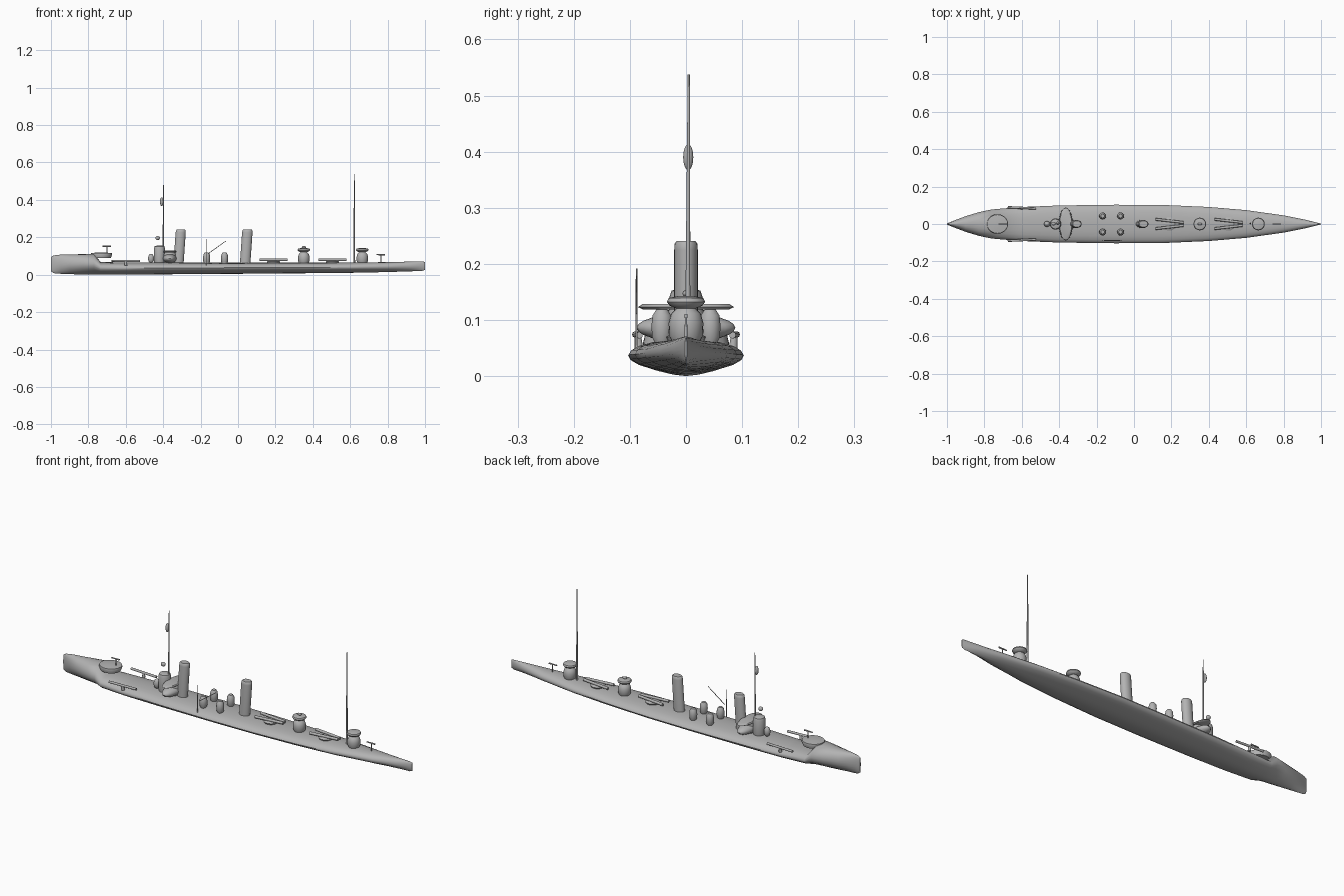
import bpy, bmesh, math
from mathutils import Vector

cube = bpy.data.objects.get("Cube")
if cube:
    bpy.data.objects.remove(cube, do_unlink=True)

grey = bpy.data.materials.new("hull grey")
grey.use_nodes = True
grey.diffuse_color = (0.45, 0.45, 0.45, 1)
grey.node_tree.nodes["Principled BSDF"].inputs["Base Color"].default_value = (0.45, 0.45, 0.45, 1)


def finish(name, bm, angle=40):
    bmesh.ops.recalc_face_normals(bm, faces=bm.faces)
    mesh = bpy.data.meshes.new(name)
    bm.to_mesh(mesh)
    bm.free()
    obj = bpy.data.objects.new(name, mesh)
    bpy.context.collection.objects.link(obj)
    mesh.materials.append(grey)
    bpy.ops.object.select_all(action='DESELECT')
    obj.select_set(True)
    bpy.context.view_layer.objects.active = obj
    bpy.ops.object.shade_smooth_by_angle(angle=math.radians(angle))
    return obj


def loft(name, rings, angle=40):
    """Skin a list of closed rings and cap both ends."""
    bm = bmesh.new()
    loops = [[bm.verts.new(p) for p in ring] for ring in rings]
    for a, b in zip(loops, loops[1:]):
        for i in range(len(a)):
            j = (i + 1) % len(a)
            bm.faces.new((a[i], a[j], b[j], b[i]))
    bm.faces.new(loops[0])
    bm.faces.new(loops[-1])
    return finish(name, bm, angle)


def turned(name, x, y, profile, sx=1, sy=1, lean=0, n=20):
    """Stack of (radius, z) rings, optionally oval and raked aft."""
    z0 = profile[0][1]
    return loft(name, [[(x + lean * (z - z0) + r * sx * math.cos(t), y + r * sy * math.sin(t), z)
                        for t in (math.tau * i / n for i in range(n))] for r, z in profile])


def rod(name, a, b, r0, r1, n=10):
    a, b = Vector(a), Vector(b)
    q = (b - a).to_track_quat('Z', 'Y')
    return loft(name, [[p + q @ Vector((r * math.cos(t), r * math.sin(t), 0))
                        for t in (math.tau * i / n for i in range(n))] for p, r in ((a, r0), (b, r1))])


def ball(name, centre, radii):
    bm = bmesh.new()
    bmesh.ops.create_uvsphere(bm, u_segments=20, v_segments=12, radius=1)
    bmesh.ops.scale(bm, vec=radii, verts=bm.verts)
    bmesh.ops.translate(bm, vec=centre, verts=bm.verts)
    return finish(name, bm)


# Hull: x, half width, keel height, deck height
stations = [(-1, .003, .018, .095), (-.985, .009, .008, .103), (-.95, .023, .005, .107),
            (-.9, .042, .003, .108), (-.83, .063, .001, .110), (-.77, .076, 0, .112),
            (-.735, .08, 0, .068), (-.6, .091, 0, .065), (-.4, .099, .002, .065),
            (-.1, .103, .004, .064), (.15, .102, .006, .064), (.4, .091, .008, .064),
            (.6, .074, .01, .065), (.8, .046, .014, .067), (.92, .022, .018, .070),
            (.985, .006, .02, .071), (1, .002, .026, .068)]
# Half section from deck crown to keel: width share, height share
section = [(0, 1), (.35, .98), (.62, .92), (.83, .82), (.95, .69), (1, .55),
           (.96, .41), (.82, .27), (.55, .14), (.25, .04), (0, 0)]
outline = section + [(-w, h) for w, h in section[-2:0:-1]]
loft("hull", [[(x, w * u, k + (d - k) * v) for u, v in outline] for x, w, k, d in stations], 50)

# Forecastle gun platform and light guns
turned("forecastle_platform", -.73, 0, [(.046, .09), (.052, .107), (.05, .115), (.02, .119)], sx=1.1)
for label, x, z in (("fore", -.70, .152), ("aft", .765, .107)):
    rod(label + "_gun_barrel", (x - .025, 0, z), (x + .02, 0, z), .003, .004)
    rod(label + "_gun_post", (x, 0, z - .045), (x, 0, z), .003, .002)

# Bridge, conning tower and bridge wings
ball("bridge_shelter", (-.365, 0, .086), (.037, .088, .025))
turned("bridge_base", -.365, 0, [(.03, .06), (.034, .08), (.034, .11), (.028, .122)])
turned("bridge_platform", -.365, 0, [(.9, .119), (1, .123), (.9, .128)], sx=.036, sy=.086, n=32)
turned("conning_tower", -.42, 0, [(.027, .06), (.03, .08), (.03, .14), (.026, .152), (.012, .156)])
ball("bridge_front_vent", (-.465, 0, .087), (.016, .015, .025))
ball("searchlight", (-.43, .002, .196), (.012, .01, .011))

# Masts
rod("foremast", (-.4, .004, .12), (-.398, .005, .48), .004, .002)
ball("crows_nest", (-.408, .004, .39), (.009, .009, .023))
rod("mainmast", (.622, .003, .06), (.622, .005, .537), .005, .002)

# Funnels
for label, x, wide in (("fore", -.318, .027), ("aft", .038, .028)):
    turned(label + "_funnel", x, 0, [(1, .06), (1, .225), (.96, .236), (.8, .241)],
           sx=wide, sy=.021, lean=.07, n=24)

# Paired ventilators
for label, x in (("fore", -.168), ("aft", -.072)):
    for side, s in (("left", 1), ("right", -1)):
        turned(f"{label}_{side}_ventilator", x, s * .043,
               [(.011, .055), (.018, .07), (.019, .09), (.017, .108), (.01, .119)], n=14)

# Derrick
rod("derrick_post", (-.17, -.088, .05), (-.17, -.088, .192), .002, .0015)
rod("derrick_boom", (-.16, -.088, .112), (-.065, -.088, .18), .002, .0015)

# Side torpedo tubes by the forecastle
for side, s in (("left", 1), ("right", -1)):
    rod(side + "_bow_tube", (-.675, s * .09, .074), (-.525, s * .083, .073), .006, .006)
    rod(side + "_bow_tube_mount", (-.6, s * .084, .05), (-.6, s * .086, .074), .008, .006)

# Twin deck torpedo mounts
for label, x in (("fore", .19), ("aft", .505)):
    turned(label + "_torpedo_mount", x, 0, [(.03, .058), (.036, .07), (.02, .078)])
    for side, s in (("left", 1), ("right", -1)):
        rod(f"{label}_{side}_torpedo_tube", (x - .075, s * .025, .08),
            (x + .075, s * .008, .08), .007, .007)

# Midship and aft control positions
for label, x in (("midship", .352), ("aft", .665)):
    turned(label + "_deckhouse", x, 0, [(.022, .055), (.03, .072), (.031, .095), (.026, .112), (.015, .122)])
    turned(label + "_platform", x, 0, [(.012, .118), (.03, .126), (.034, .132), (.031, .139), (.012, .143)])
ball("midship_lamp", (.352, 0, .147), (.012, .006, .006))
